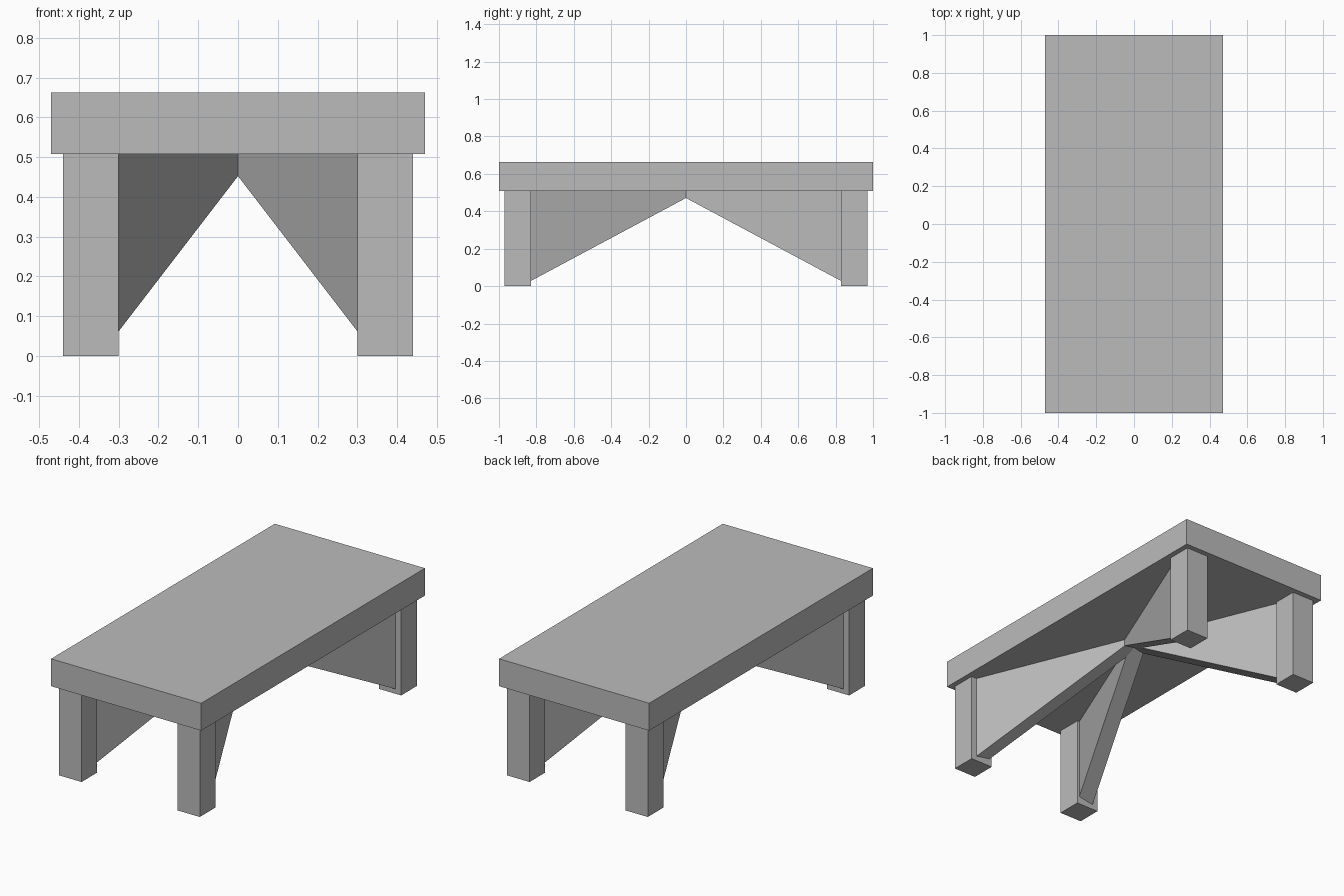
import bpy
import bmesh
from mathutils import Vector

cube = bpy.data.objects.get("Cube")
if cube:
    bpy.data.objects.remove(cube, do_unlink=True)

# Single plain grey
grey = bpy.data.materials.new("plain_grey")
grey.use_nodes = True
GREY = (0.5, 0.5, 0.5, 1)
grey.diffuse_color = GREY
grey.node_tree.nodes["Principled BSDF"].inputs["Base Color"].default_value = GREY

TOP, UNDER = 0.663, 0.508
LEG_X, LEG_Y, LEG_HALF = 0.37, 0.90, 0.07


def add_object(name, bm):
    bmesh.ops.recalc_face_normals(bm, faces=bm.faces)
    mesh = bpy.data.meshes.new(name)
    bm.to_mesh(mesh)
    bm.free()
    mesh.materials.append(grey)
    obj = bpy.data.objects.new(name, mesh)
    bpy.context.collection.objects.link(obj)
    return obj


def box(name, low, high):
    bm = bmesh.new()
    bmesh.ops.create_cube(bm, size=1)
    low, high = Vector(low), Vector(high)
    bmesh.ops.scale(bm, vec=high - low, verts=bm.verts)
    bmesh.ops.translate(bm, vec=(low + high) / 2, verts=bm.verts)
    return add_object(name, bm)


def brace(name, sx, sy):
    """Tapered gusset from the middle of the underside to the foot of a leg."""
    along = Vector((LEG_X, LEG_Y, 0))
    reach = along.length
    along.normalize()
    across = Vector((along.y, -along.x, 0))
    inner, outer = -0.0255, 0.06
    profile = [(0, UNDER), (0, 0.483), (reach, 0.002), (reach, UNDER)]
    bm = bmesh.new()
    verts = []
    for s, z in profile:
        p = along * s + across * inner
        verts.append(bm.verts.new((p.x * sx, p.y * sy, z)))
    face = bm.faces.new(verts)
    side = across * (outer - inner)
    solid = bmesh.ops.extrude_face_region(bm, geom=[face], use_keep_orig=True)
    moved = [g for g in solid["geom"] if isinstance(g, bmesh.types.BMVert)]
    bmesh.ops.translate(bm, vec=(side.x * sx, side.y * sy, 0), verts=moved)
    return add_object(name, bm)


# Table top
box("table_top", (-0.47, -1, UNDER), (0.47, 1, TOP))

# Four legs, each with its brace
for sx, side_name in ((1, "left"), (-1, "right")):
    for sy, end_name in ((-1, "front"), (1, "back")):
        x, y = sx * LEG_X, sy * LEG_Y
        box(f"{end_name}_{side_name}_leg",
            (x - LEG_HALF, y - LEG_HALF, 0), (x + LEG_HALF, y + LEG_HALF, UNDER))
        brace(f"{end_name}_{side_name}_brace", sx, sy)
